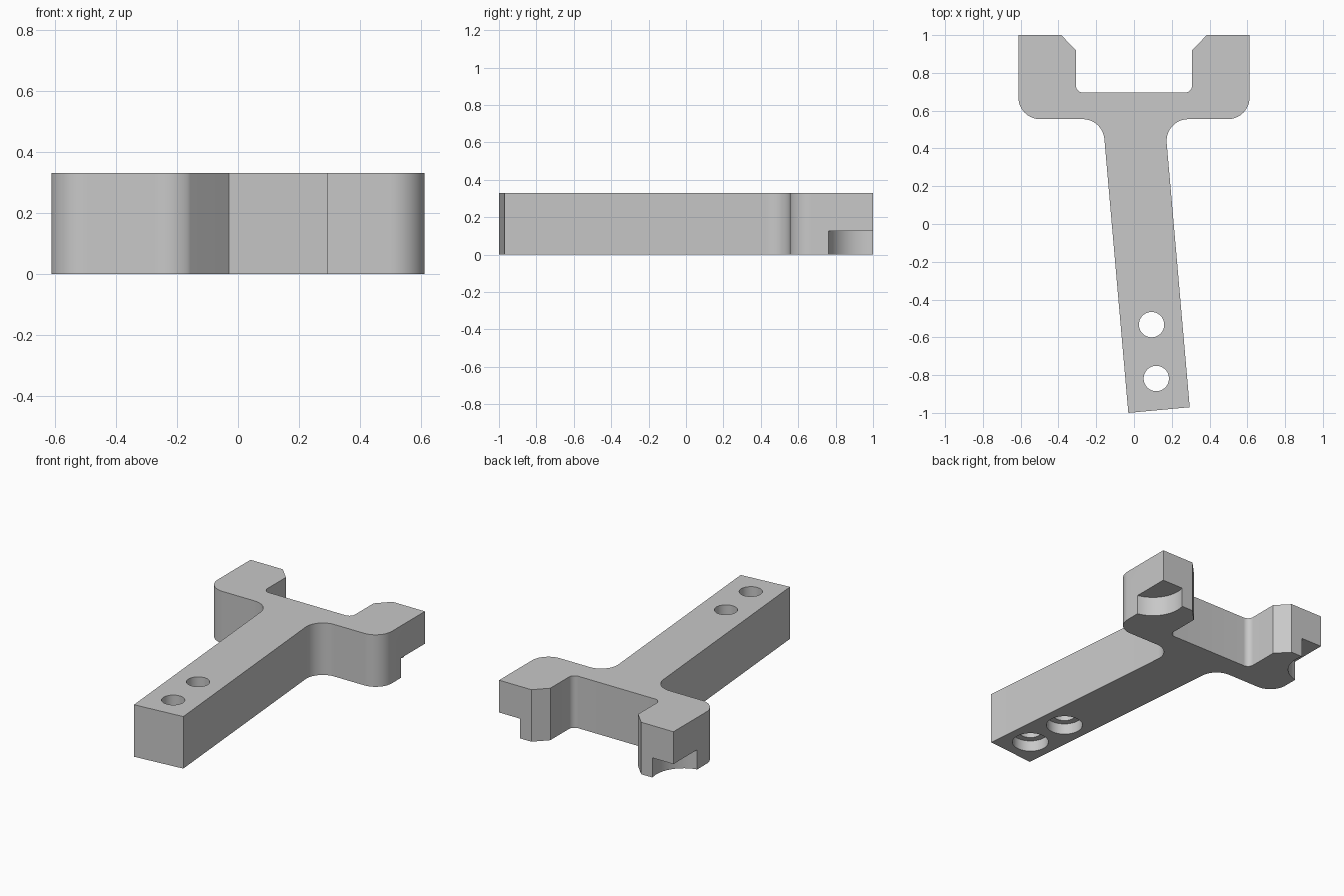
import bpy
import bmesh
import math
from mathutils import Vector

cube = bpy.data.objects.get("Cube")
if cube:
    bpy.data.objects.remove(cube, do_unlink=True)

HEIGHT = 0.33

grey = bpy.data.materials.new("plain grey")
grey.use_nodes = True
colour = (0.58, 0.58, 0.58, 1)
grey.diffuse_color = colour
grey.node_tree.nodes["Principled BSDF"].inputs["Base Color"].default_value = colour


def fillet(prev, corner, nxt, radius, steps=14):
    """Points of a round arc tangent to both edges at a corner."""
    prev, corner, nxt = Vector(prev), Vector(corner), Vector(nxt)
    a, b = (prev - corner).normalized(), (nxt - corner).normalized()
    half = a.angle(b) / 2
    centre = corner + (a + b).normalized() * radius / math.sin(half)
    start = corner + a * radius / math.tan(half) - centre
    end = corner + b * radius / math.tan(half) - centre
    sweep = start.angle(end)
    arc = []
    for i in range(steps + 1):
        t = i / steps
        spoke = (start * math.sin((1 - t) * sweep) + end * math.sin(t * sweep)) / math.sin(sweep)
        arc.append(centre + spoke)
    return arc


def prism(name, outline, bottom, top):
    """Extrude a closed outline between two heights."""
    bm = bmesh.new()
    face = bm.faces.new([bm.verts.new((p[0], p[1], bottom)) for p in outline])
    lifted = bmesh.ops.extrude_face_region(bm, geom=[face])["geom"]
    verts = [v for v in lifted if isinstance(v, bmesh.types.BMVert)]
    bmesh.ops.translate(bm, verts=verts, vec=(0, 0, top - bottom))
    bmesh.ops.recalc_face_normals(bm, faces=bm.faces)
    mesh = bpy.data.meshes.new(name)
    bm.to_mesh(mesh)
    bm.free()
    mesh.materials.append(grey)
    obj = bpy.data.objects.new(name, mesh)
    bpy.context.collection.objects.link(obj)
    return obj


def circle(x, y, radius, sides=64):
    angles = [2 * math.pi * i / sides for i in range(sides)]
    return [(x + radius * math.cos(a), y + radius * math.sin(a)) for a in angles]


def cut(target, outline, bottom, top):
    """Subtract a prism from the target."""
    cutter = prism("cutter", outline, bottom, top)
    cutter.hide_render = True
    mod = target.modifiers.new("cut", "BOOLEAN")
    mod.operation = "DIFFERENCE"
    mod.solver = "EXACT"
    mod.object = cutter
    bpy.context.view_layer.objects.active = target
    bpy.ops.object.modifier_apply(modifier=mod.name)
    bpy.data.objects.remove(cutter, do_unlink=True)


# Fork outline with its slanted handle: x, y, corner radius
corners = [
    (-0.03, -1.0, 0), (0.295, -0.97, 0),
    (0.162, 0.555, 0.115), (0.612, 0.555, 0.115),
    (0.612, 1.0, 0), (0.385, 1.0, 0), (0.308, 0.92, 0),
    (0.308, 0.695, 0.04), (-0.308, 0.695, 0.04),
    (-0.308, 0.92, 0), (-0.385, 1.0, 0), (-0.612, 1.0, 0),
    (-0.612, 0.555, 0.115), (-0.166, 0.555, 0.115),
]
outline = []
for i, (x, y, radius) in enumerate(corners):
    if radius:
        following = corners[(i + 1) % len(corners)]
        outline += fillet(corners[i - 1][:2], (x, y), following[:2], radius)
    else:
        outline.append((x, y))
fork = prism("fork_bracket", outline, 0, HEIGHT)

# Screw holes in the handle, counterbored from below
for x, y in ((0.093, -0.533), (0.118, -0.818)):
    cut(fork, circle(x, y, 0.067), -0.1, HEIGHT + 0.1)
    cut(fork, circle(x, y, 0.107), -0.1, 0.07)

# Round pockets under the outer rear corner of each prong
for side in (-1, 1):
    cut(fork, circle(side * 0.65, 0.95, 0.192), -0.1, 0.125)

bpy.ops.object.select_all(action="DESELECT")
fork.select_set(True)
bpy.context.view_layer.objects.active = fork
bpy.ops.object.shade_smooth_by_angle(angle=math.radians(25))
